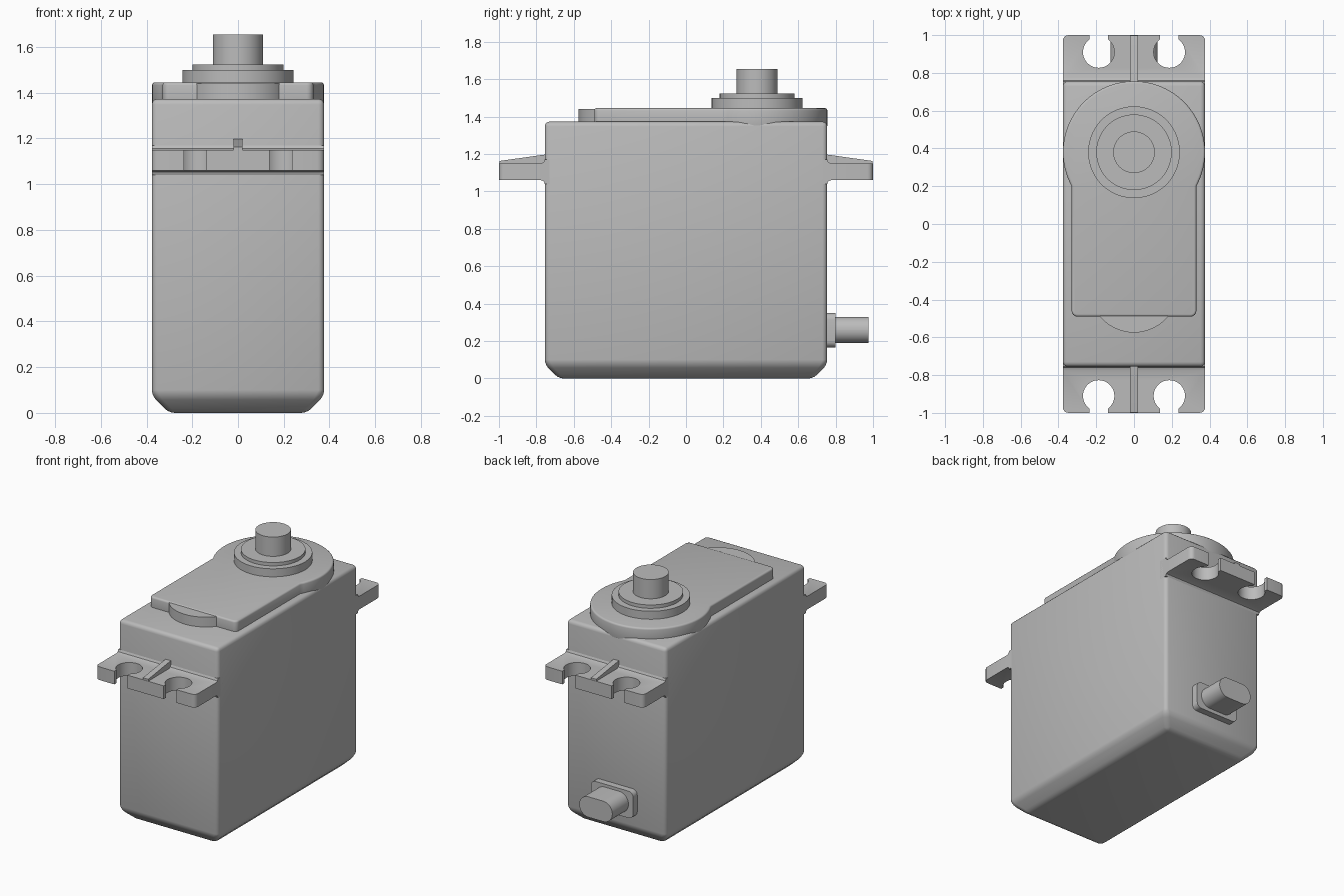
import bpy, bmesh, math
from mathutils import Vector

cube = bpy.data.objects.get("Cube")
if cube:
    bpy.data.objects.remove(cube, do_unlink=True)

grey = bpy.data.materials.new("plain grey")
grey.use_nodes = True
COLOUR = (0.5, 0.5, 0.5, 1)
grey.diffuse_color = COLOUR
grey.node_tree.nodes["Principled BSDF"].inputs["Base Color"].default_value = COLOUR

HALF_W, HALF_L = 0.377, 0.755
SHAFT_Y = 0.38


def arc(cx, cy, r, start, end, n):
    """Points along an arc, angles in degrees."""
    steps = [math.radians(start + (end - start) * i / n) for i in range(n + 1)]
    return [(cx + r * math.cos(a), cy + r * math.sin(a)) for a in steps]


def rounded_rect(hw, hh, r, cx=0, cy=0, n=6):
    pts = []
    for i, (sx, sy) in enumerate([(1, 1), (-1, 1), (-1, -1), (1, -1)]):
        pts += arc(cx + sx * (hw - r), cy + sy * (hh - r), r, 90 * i, 90 * i + 90, n)
    return pts


def prism(name, outline, lo, hi, axis="z", bevel=0.0):
    """Extrude a 2D outline along an axis; the outline fills the other two axes."""
    place = {"x": lambda p, d: (d, p[0], p[1]),
             "y": lambda p, d: (p[0], d, p[1]),
             "z": lambda p, d: (p[0], p[1], d)}[axis]
    bm = bmesh.new()
    face = bm.faces.new([bm.verts.new(place(p, lo)) for p in outline])
    shift = Vector(place((0, 0), hi - lo))
    out = bmesh.ops.extrude_face_region(bm, geom=[face])
    verts = [v for v in out["geom"] if isinstance(v, bmesh.types.BMVert)]
    bmesh.ops.translate(bm, verts=verts, vec=shift)
    bmesh.ops.remove_doubles(bm, verts=bm.verts, dist=0.0001)
    bmesh.ops.recalc_face_normals(bm, faces=bm.faces)
    return finish(name, bm, bevel)


def finish(name, bm, bevel=0.0):
    mesh = bpy.data.meshes.new(name)
    bm.to_mesh(mesh)
    bm.free()
    mesh.materials.append(grey)
    obj = bpy.data.objects.new(name, mesh)
    bpy.context.collection.objects.link(obj)
    if bevel:
        mod = obj.modifiers.new("Rounding", "BEVEL")
        mod.width, mod.segments = bevel, 3
        mod.limit_method, mod.angle_limit = "ANGLE", math.radians(30)
    return obj


def smooth(obj):
    bpy.ops.object.select_all(action="DESELECT")
    obj.select_set(True)
    bpy.context.view_layer.objects.active = obj
    for mod in list(obj.modifiers):
        bpy.ops.object.modifier_apply(modifier=mod.name)
    bpy.ops.object.shade_smooth_by_angle(angle=math.radians(32))


# Main case with a chamfered base
bm = bmesh.new()
bmesh.ops.create_cube(bm, size=1)
for v in bm.verts:
    v.co = (v.co.x * 2 * HALF_W, v.co.y * 2 * HALF_L, (v.co.z + 0.5) * 1.373)
base_edges = [e for e in bm.edges if all(v.co.z < 0.01 for v in e.verts)]
bmesh.ops.bevel(bm, geom=base_edges, offset=0.075, segments=1, affect="EDGES")
smooth(finish("case", bm, 0.025))

# Raised lid: long plate merging into a round gear cover
r = 0.376
plate_w, plate_end, corner = 0.33, -0.49, 0.03
meet = math.degrees(math.acos(plate_w / r))
lid = arc(0, SHAFT_Y, r, -meet, 180 + meet, 64)
lid += arc(-plate_w + corner, plate_end + corner, corner, 180, 270, 6)
lid += arc(plate_w - corner, plate_end + corner, corner, 270, 360, 6)
smooth(prism("lid", lid, 1.34, 1.445, bevel=0.012))

# Low round bump at the front of the lid
smooth(prism("lid_bump", arc(0, -0.342, 0.233, 0, 354, 59), 1.36, 1.44))

# Output shaft and its stepped collars
for name, radius, lo, hi in [("lower_collar", 0.243, 1.43, 1.5),
                             ("upper_collar", 0.2, 1.49, 1.523),
                             ("output_shaft", 0.11, 1.51, 1.655)]:
    smooth(prism(name, arc(0, SHAFT_Y, radius, 0, 354, 59), lo, hi))

# Mounting flanges with keyhole slots and a tapered rib
for side, s in (("front", -1), ("back", 1)):
    f = 0.02
    profile = [(0.7, 1.06 - f), (HALF_L, 1.06 - f), (HALF_L + 0.006, 1.06 - 0.006),
               (HALF_L + f, 1.06), (1, 1.06), (1, 1.15), (HALF_L + f, 1.15),
               (HALF_L + 0.006, 1.156), (HALF_L, 1.15 + f), (0.7, 1.15 + f)]
    flange = prism(side + "_flange", [(s * y, z) for y, z in profile], -HALF_W, HALF_W, "x")

    # Rounded outer corners
    bm = bmesh.new()
    bm.from_mesh(flange.data)
    ends = [e for e in bm.edges if all(abs(v.co.y) > 0.99 for v in e.verts)
            and abs(e.verts[0].co.z - e.verts[1].co.z) > 0.05]
    bmesh.ops.bevel(bm, geom=ends, offset=0.03, segments=4, profile=0.5, affect="EDGES")
    bm.to_mesh(flange.data)
    bm.free()

    # Keyhole cutters: round hole opening to the outer edge
    cutters = []
    half_slot, hole = 0.049, 0.083
    a = math.degrees(math.asin(half_slot / hole))
    for x in (-0.187, 0.187):
        keyhole = arc(x, 0.91, hole, 90 + a, 450 - a, 40)
        keyhole += [(x + half_slot, 1.1), (x - half_slot, 1.1)]
        cutter = prism("slot_cutter", [(px, s * py) for px, py in keyhole], 0.95, 1.3)
        cutter.hide_render = True
        mod = flange.modifiers.new("Slot", "BOOLEAN")
        mod.operation, mod.solver, mod.object = "DIFFERENCE", "EXACT", cutter
        cutters.append(cutter)
    smooth(flange)
    for cutter in cutters:
        bpy.data.objects.remove(cutter, do_unlink=True)

    rib = [(0.72, 1.13), (0.998, 1.13), (0.998, 1.163), (HALF_L, 1.197), (0.72, 1.2)]
    smooth(prism(side + "_rib", [(s * y, z) for y, z in rib], -0.02, 0.02, "x"))

# Cable exit at the back
smooth(prism("cable_collar", rounded_rect(0.16, 0.092, 0.035, 0, 0.258), 0.72, 0.8, "y"))
smooth(prism("cable", rounded_rect(0.125, 0.07, 0.0695, 0, 0.26, 10), 0.78, 0.975, "y"))
